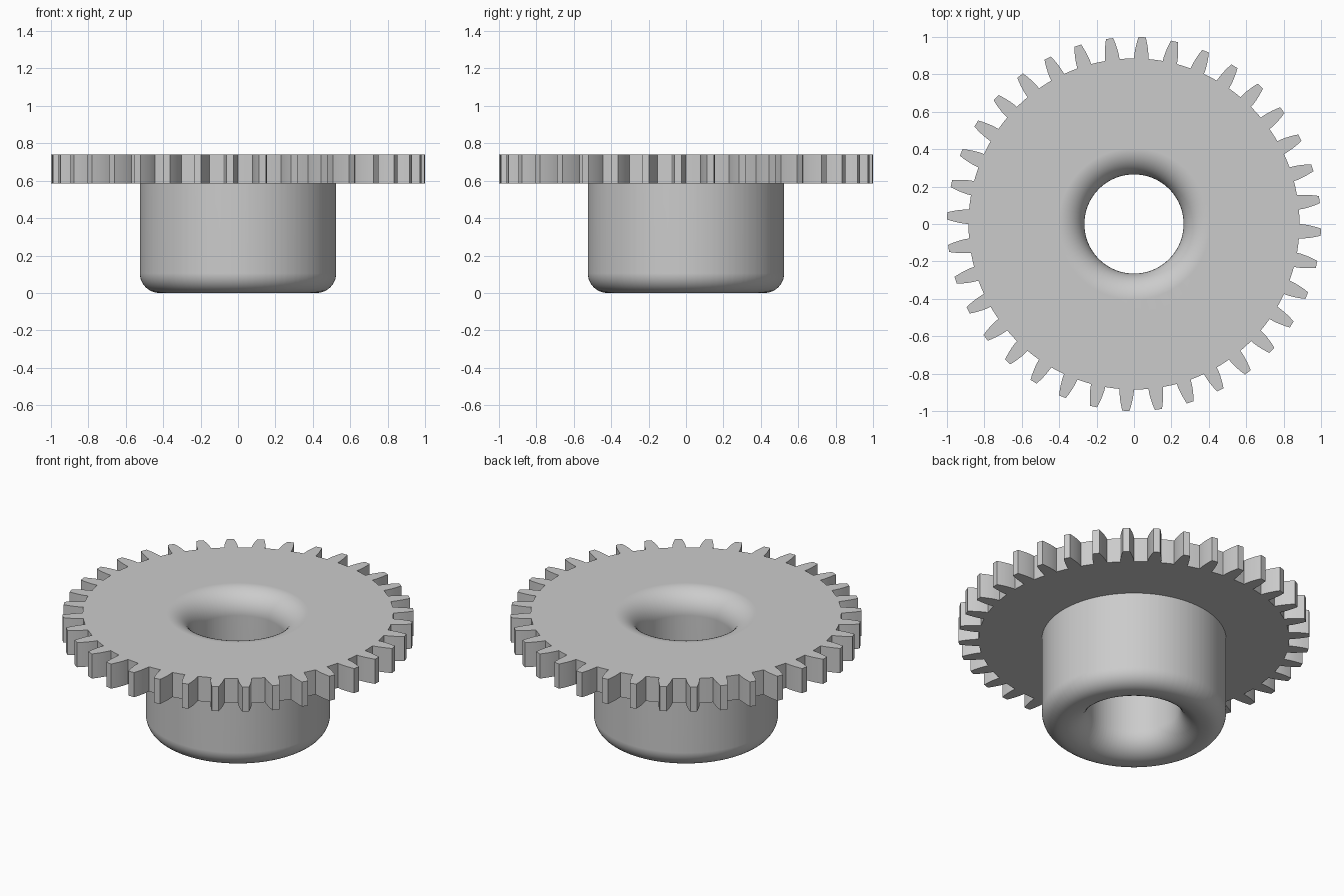
import bpy
import bmesh
from math import sin, cos, pi, radians

cube = bpy.data.objects.get("Cube")
if cube:
    bpy.data.objects.remove(cube, do_unlink=True)

TEETH = 36
ROOT, TIP = 0.885, 1.0            # gear radii
GEAR_LOW, GEAR_TOP = 0.585, 0.74  # gear plate heights
HUB, BORE = 0.525, 0.265          # hub and hole radii
ROUND, FLARE = 0.105, 0.14        # hub corner and hole mouth roundings


def arc(cx, cz, r, start, end, steps=10):
    """Points (radius, height) along a circular corner."""
    angles = [radians(start + (end - start) * i / steps) for i in range(steps + 1)]
    return [(cx + r * cos(a), cz + r * sin(a)) for a in angles]


def tooth_outline():
    """(angle, rim radius) pairs going once round the gear."""
    flank = []
    for i in range(6):
        t = i / 5
        flank.append((-2.5 + 1.4 * t ** 1.5, ROOT + (TIP - ROOT) * t))
    pitch = flank + [(-a, r) for a, r in reversed(flank)]
    pitch += [(4.2, ROOT), (5.8, ROOT)]
    step = 360 / TEETH
    return [(radians(a - 2.5 + k * step), r) for k in range(TEETH) for a, r in pitch]


# Cross-section from the gear underside, round the hub and up the hole
section = [(HUB, GEAR_LOW)]
section += arc(HUB - ROUND, ROUND, ROUND, 0, -90)
section += arc(BORE + FLARE, FLARE, FLARE, 270, 180)
section += arc(BORE + FLARE, GEAR_TOP - FLARE, FLARE, 180, 90)

# Sweep the section round the axis, with the toothed rim closing it
bm = bmesh.new()
columns = []
for angle, rim in tooth_outline():
    ring = [(rim, GEAR_LOW)] + section + [(rim, GEAR_TOP)]
    columns.append([bm.verts.new((r * cos(angle), r * sin(angle), z)) for r, z in ring])
for i, col in enumerate(columns):
    nxt = columns[(i + 1) % len(columns)]
    for j in range(len(col)):
        k = (j + 1) % len(col)
        bm.faces.new((col[j], nxt[j], nxt[k], col[k]))
bmesh.ops.recalc_face_normals(bm, faces=bm.faces)

mesh = bpy.data.meshes.new("hub_gear")
bm.to_mesh(mesh)
bm.free()
gear = bpy.data.objects.new("hub_gear", mesh)
bpy.context.collection.objects.link(gear)

# Plain grey
grey = bpy.data.materials.new("plain_grey")
grey.use_nodes = True
colour = (0.6, 0.6, 0.6, 1.0)
grey.diffuse_color = colour
grey.node_tree.nodes["Principled BSDF"].inputs["Base Color"].default_value = colour
mesh.materials.append(grey)

# Smooth roundings, crisp gear edges
bpy.ops.object.select_all(action="DESELECT")
gear.select_set(True)
bpy.context.view_layer.objects.active = gear
bpy.ops.object.shade_smooth_by_angle(angle=radians(25))
weighted = gear.modifiers.new("even_shading", "WEIGHTED_NORMAL")
weighted.keep_sharp = True
